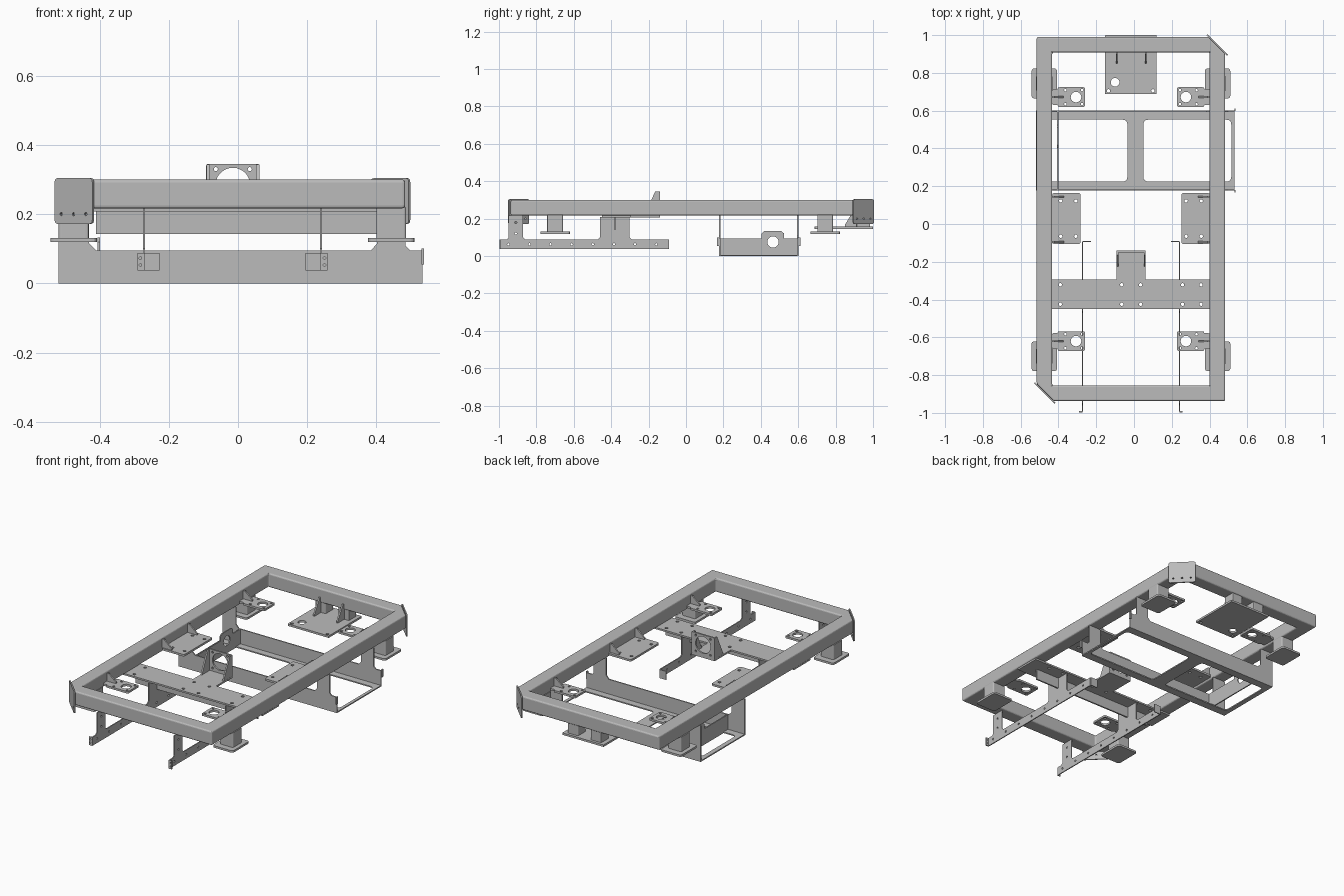
import bpy, bmesh, math
from mathutils import Matrix, Vector

cube = bpy.data.objects.get("Cube")
if cube:
    bpy.data.objects.remove(cube, do_unlink=True)

steel = bpy.data.materials.new("grey_steel")
steel.use_nodes = True
COLOUR = (0.5, 0.5, 0.5, 1)
steel.diffuse_color = COLOUR
steel.node_tree.nodes["Principled BSDF"].inputs["Base Color"].default_value = COLOUR

# Sheet planes: columns are the outline's u, v and normal axes
PLANES = {
    "xy": ((1, 0, 0), (0, 1, 0), (0, 0, 1)),
    "xz": ((1, 0, 0), (0, 0, 1), (0, -1, 0)),
    "yz": ((0, 1, 0), (0, 0, 1), (1, 0, 0)),
}


def rect(u0, u1, v0, v1):
    return [(u0, v0), (u1, v0), (u1, v1), (u0, v1)]


def circle(u, v, r, n=16):
    return [(u + r * math.cos(2 * math.pi * i / n), v + r * math.sin(2 * math.pi * i / n)) for i in range(n)]


def bolts(us, vs, r=0.009):
    return [circle(u, v, r, 10) for u in us for v in vs]


def fillet(points, r, steps=4):
    """Round every corner of an outline."""
    out = []
    for i, p in enumerate(points):
        p = Vector(p)
        a, b = Vector(points[i - 1]) - p, Vector(points[(i + 1) % len(points)]) - p
        s = p + a.normalized() * min(r, a.length * 0.45)
        e = p + b.normalized() * min(r, b.length * 0.45)
        for k in range(steps + 1):
            t = k / steps
            out.append(tuple(s * (1 - t) ** 2 + p * 2 * t * (1 - t) + e * t * t))
    return out


def plate(name, outline, holes, thick, plane, level, matrix=None, bevel=0):
    """Extrude a flat outline with holes; level is the sheet's middle."""
    curve = bpy.data.curves.new(name, "CURVE")
    curve.dimensions, curve.fill_mode, curve.extrude = "2D", "BOTH", thick / 2
    for ring in [outline] + list(holes):
        spline = curve.splines.new("POLY")
        spline.points.add(len(ring) - 1)
        for point, (u, v) in zip(spline.points, ring):
            point.co = (u, v, 0, 1)
        spline.use_cyclic_u = True
    temp = bpy.data.objects.new(name + "_outline", curve)
    bpy.context.collection.objects.link(temp)
    graph = bpy.context.evaluated_depsgraph_get()
    mesh = bpy.data.meshes.new_from_object(temp.evaluated_get(graph))
    bpy.data.objects.remove(temp, do_unlink=True)
    if matrix is None:
        axes = Matrix(PLANES[plane]).transposed()
        matrix = Matrix.Translation(axes.col[2] * level * (-1 if plane == "xz" else 1)) @ axes.to_4x4()
    mesh.transform(matrix)
    bm = bmesh.new()
    bm.from_mesh(mesh)
    bmesh.ops.remove_doubles(bm, verts=bm.verts, dist=1e-5)
    bmesh.ops.recalc_face_normals(bm, faces=bm.faces)
    bm.to_mesh(mesh)
    bm.free()
    mesh.name = name
    mesh.materials.clear()
    mesh.materials.append(steel)
    for poly in mesh.polygons:
        poly.material_index = 0
        poly.use_smooth = False
    ob = bpy.data.objects.new(name, mesh)
    bpy.context.collection.objects.link(ob)
    if bevel:
        mod = ob.modifiers.new("Rounded edges", "BEVEL")
        mod.width, mod.segments, mod.limit_method = bevel, 3, "ANGLE"
    return ob


def slab(name, x, y, z, r=0.0, holes=()):
    """Horizontal plate given by its three ranges."""
    shape = rect(*x, *y)
    return plate(name, fillet(shape, r) if r else shape, holes, z[1] - z[0], "xy", (z[0] + z[1]) / 2)


# Main rectangular frame with two cut corners
L, R, F, B, TUBE, CUT = -0.515, 0.483, -0.937, 0.99, 0.082, 0.09
LI, RI = L + TUBE, R - TUBE
LOW, TOP = 0.217, 0.30
plate("main_frame",
      [(L + CUT, F), (R, F), (R, B - CUT), (R - CUT, B), (L, B), (L, F + CUT)],
      [rect(LI, RI, F + TUBE, B - TUBE)], TOP - LOW, "xy", (LOW + TOP) / 2, bevel=0.008)

# Diagonal cover plates on the cut corners
cover = fillet(rect(-0.077, 0.077, 0.172, 0.304), 0.012)
for name, x, y in (("front_corner_plate", -0.473, -0.895), ("back_corner_plate", 0.441, 0.948)):
    turn = Matrix.Translation((x, y, 0)) @ Matrix.Rotation(math.radians(-45), 4, "Z") @ Matrix.Rotation(math.radians(90), 4, "X")
    plate(name, cover, bolts((-0.05, 0, 0.05), (0.2,), 0.005), 0.007, "xz", 0, matrix=turn)

# Feet, side brackets and mid mounting plates on both rails
for side, s, inner, mid in (("right", 1, LI, -0.475), ("left", -1, RI, 0.443)):
    for end, y in (("front", -0.70), ("back", 0.744)):
        slab(f"{side}_{end}_foot_post", (mid - 0.043, mid + 0.043), (y - 0.042, y + 0.042), (0.128, LOW + 0.002), 0.008)
        slab(f"{side}_{end}_foot_pad", (mid - 0.067, mid + 0.067), (y - 0.079, y + 0.079), (0.119, 0.131), 0.015)
    for end, y in (("front", -0.62), ("back", 0.672)):
        u = [inner + s * d for d in (0, 0.03, 0.173)]
        shape = [(u[0], y - 0.042), (u[1], y - 0.042), (u[1], y - 0.052), (u[2], y - 0.052),
                 (u[2], y + 0.052), (u[1], y + 0.052), (u[1], y + 0.042), (u[0], y + 0.042)]
        holes = [circle(inner + s * 0.126, y, 0.028, 24)]
        holes += bolts((inner + s * 0.07, inner + s * 0.158), (y - 0.037, y + 0.037), 0.007)
        plate(f"{side}_{end}_bracket", fillet(shape, 0.008), holes, 0.012, "xy", 0.234)
        plate(f"{side}_{end}_bracket_gusset",
              [(inner, 0.24), (inner + s * 0.06, 0.24), (inner + s * 0.06, 0.248), (inner + s * 0.012, 0.288), (inner, 0.288)],
              [], 0.009, "xz", y)
    slab(f"{side}_mount_plate", sorted((inner, inner + s * 0.15)), (-0.106, 0.164), (0.228, 0.24), 0.012,
         bolts((inner + s * 0.045, inner + s * 0.125), (-0.065, 0.122)))
    for i, y in enumerate((-0.095, 0.145)):
        plate(f"{side}_mount_gusset_{i + 1}",
              [(inner, 0.24), (inner + s * 0.062, 0.24), (inner + s * 0.062, 0.248), (inner + s * 0.012, 0.292), (inner, 0.292)],
              [], 0.009, "xz", y)

# Back platform hung below the rear rail
slab("back_platform", (-0.153, 0.12), (0.688, 1.0), (0.145, 0.157), 0.004,
     [circle(-0.10, 0.75, 0.023, 24)] + bolts((-0.135, 0.10), (0.705,)))
for side, x in (("right", -0.092), ("left", 0.062)):
    slab(f"{side}_platform_post", (x - 0.035, x + 0.035), (0.912, 0.984), (0.155, LOW + 0.002), 0.006)
    plate(f"{side}_platform_gusset",
          [(0.85, 0.157), (0.915, 0.157), (0.915, 0.25), (0.9, 0.25), (0.85, 0.168)], [], 0.009, "yz", x)

# Cross member with a central web
slab("cross_member", (-0.51, 0.478), (-0.45, -0.295), (0.207, LOW), 0,
     bolts((-0.39, -0.065, 0.035, 0.257, 0.355), (-0.425, -0.322)))
plate("cross_member_web", rect(-0.41, 0.4, 0.143, 0.208), [], 0.009, "xz", -0.38)

# Upright ring bracket on the cross member
slab("ring_bracket_base", (-0.092, 0.062), (-0.296, -0.14), (0.207, LOW))
plate("ring_bracket_face", fillet(rect(-0.092, 0.062, LOW, 0.345), 0.006),
      [circle(-0.015, 0.284, 0.05, 28)] + bolts((-0.064, 0.034), (0.235, 0.33), 0.006), 0.01, "xz", -0.145)
for side, x in (("right", -0.087), ("left", 0.057)):
    plate(f"{side}_ring_gusset", [(-0.225, LOW), (-0.145, LOW), (-0.145, 0.344), (-0.165, 0.344)],
          [], 0.009, "yz", x)

# Two long hanging arms with end tabs
arm = [(-0.995, 0.037), (-0.096, 0.037), (-0.096, 0.088), (-0.29, 0.088), (-0.302, 0.1), (-0.302, 0.208),
       (-0.46, 0.208), (-0.46, 0.1), (-0.472, 0.088), (-0.86, 0.088), (-0.872, 0.1), (-0.872, LOW),
       (-0.948, LOW), (-0.948, 0.1), (-0.96, 0.088), (-0.995, 0.088)]
arm_holes = bolts([-0.95 + 0.113 * i for i in range(8)], (0.063,), 0.006) + bolts((-0.91,), (0.12, 0.18), 0.006)
for side, x, s in (("right", -0.272, 1), ("left", 0.24, -1)):
    plate(f"{side}_arm", arm, arm_holes, 0.006, "yz", x)
    plate(f"{side}_arm_back_tab", rect(*sorted((x, x + s * 0.045)), 0.037, 0.088), [], 0.006, "xz", -0.093)
    plate(f"{side}_arm_front_tab", rect(*sorted((x, x - s * 0.018)), 0.037, 0.088),
          bolts((x - s * 0.01,), (0.053, 0.073), 0.004), 0.006, "xz", -0.994)

# Hanging tray: two U-shaped sides, windowed floor and end wall
side_shape = [(-0.518, 0), (0.533, 0), (0.533, 0.095), (0.497, 0.095), (0.484, 0.108), (0.484, LOW),
              (0.402, LOW), (0.402, 0.115), (0.384, 0.095), (-0.41, 0.095), (-0.43, 0.115),
              (-0.43, LOW), (-0.518, LOW)]
for end, y, s in (("front", 0.18, -1), ("back", 0.597, 1)):
    plate(f"tray_{end}_side", side_shape, [], 0.007, "xz", y)
    slab(f"tray_{end}_tab", (0.531, 0.538), sorted((y, y + s * 0.014)), (0.055, 0.1))
slab("tray_floor", (-0.518, 0.533), (0.18, 0.598), (0, 0.007), 0,
     [fillet(rect(-0.49, -0.035, 0.225, 0.552), 0.025), fillet(rect(0.05, 0.515, 0.225, 0.552), 0.025)])
wall = [(0.18, 0), (0.597, 0), (0.597, 0.095), (0.525, 0.095), (0.525, 0.12), (0.51, 0.133),
        (0.418, 0.133), (0.403, 0.12), (0.403, 0.095), (0.18, 0.095)]
plate("tray_end_wall", wall, [circle(0.465, 0.075, 0.03, 20)], 0.007, "yz", -0.403)
